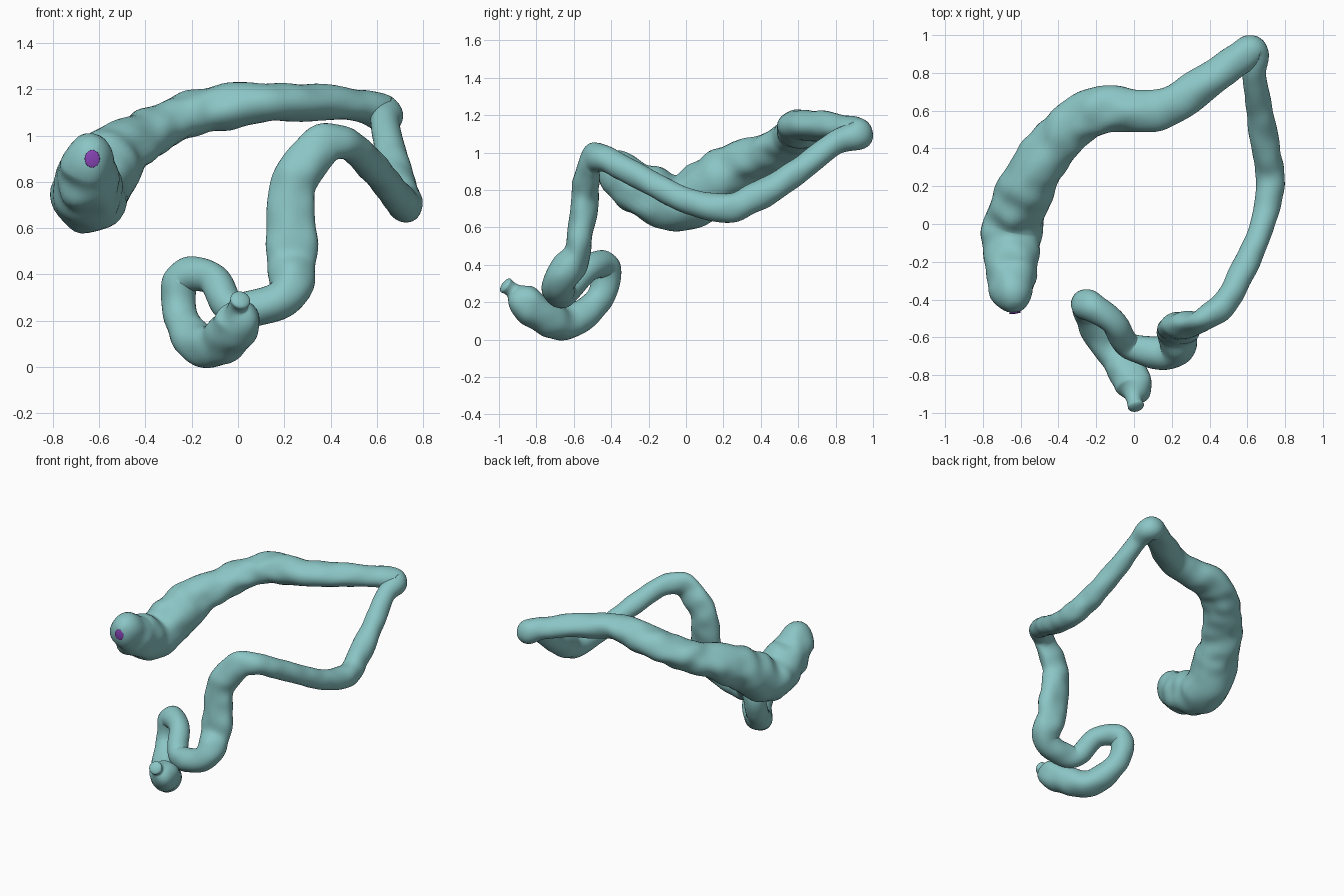
import bpy, bmesh, math
from mathutils import Vector, noise

if "Cube" in bpy.data.objects:
    bpy.data.objects.remove(bpy.data.objects["Cube"])

def material(name, col):
    m = bpy.data.materials.new(name)
    m.diffuse_color = (*col, 1)
    m.use_nodes = True
    m.node_tree.nodes["Principled BSDF"].inputs["Base Color"].default_value = m.diffuse_color
    return m

# Centreline of each section: x, y, z, radius
ascending = [(-.64, -.36, .9, .115), (-.65, -.24, .8, .145), (-.64, -.02, .735, .16),
             (-.56, .22, .89, .145)]
transverse = [(-.4, .45, 1, .13), (-.19, .6, 1.1, .125), (.15, .61, 1.145, .108),
              (.5, .835, 1.13, .09)]
descending = [(.63, .92, 1.09, .082), (.635, .79, 1.05, .064), (.665, .6, .9, .07),
              (.7, .38, .765, .078), (.72, .21, .7, .08), (.68, 0, .745, .068),
              (.59, -.22, .855, .068), (.48, -.42, .96, .07)]
drop = [(.36, -.51, .955, .09), (.24, -.54, .78, .108), (.23, -.58, .47, .11)]
loop = [(.2, -.68, .305, .09), (-.02, -.65, .25, .075), (-.115, -.52, .385, .07),
        (-.24, -.43, .385, .08), (-.25, -.46, .22, .075), (-.17, -.6, .1, .09)]
end = [(-.07, -.72, .105, .095), (0, -.86, .2, .1), (0, -.925, .26, .045),
       (.01, -.965, .29, .045)]

def with_squash(points, sy=1, sz=1):
    """Add flattening of the cross-section along y and z."""
    return [p + (sy, sz) for p in points]

def spline(knots, n):
    """Smooth curve through every knot, all channels blended together."""
    k = [knots[0]] + knots + [knots[-1]]
    out = []
    for i in range(1, len(k) - 2):
        for s in range(n):
            t = s / n
            out.append([.5 * (2 * b + (c - a) * t + (2 * a - 5 * b + 4 * c - d) * t * t
                              + (3 * b - a - 3 * c + d) * t ** 3)
                        for a, b, c, d in zip(*k[i - 1:i + 3])])
    return out + [list(knots[-1])]

def dome(station, sign, depth):
    """Shrinking rings that round off an end of the tube."""
    p, t, r, sq = station
    angles = [math.radians(17 * i) for i in range(1, 6)]
    return [(p + t * sign * r * depth * math.sin(a), t, r * math.cos(a), sq) for a in angles]

def tube(name, knots, mat, n=14, sides=32):
    samples = spline(knots, n)
    pos = [Vector(s[:3]) for s in samples]
    last = len(pos) - 1
    tan = [(pos[min(i + 1, last)] - pos[max(i - 1, 0)]).normalized() for i in range(last + 1)]
    st = [(p, t, s[3], (1, s[4], s[5])) for p, t, s in zip(pos, tan, samples)]
    st = dome(st[0], -1, 1)[::-1] + st + dome(st[-1], 1, .4)
    bm = bmesh.new()
    normal = st[0][1].orthogonal().normalized()
    rings = []
    for p, t, r, sq in st:
        normal = (normal - t * normal.dot(t)).normalized()
        side = t.cross(normal)
        ring = []
        for j in range(sides):
            a = 2 * math.pi * j / sides
            d = normal * math.cos(a) + side * math.sin(a)
            v = p + r * Vector([x * y for x, y in zip(d, sq)])
            v += d * r * min(.2, r * 1.7) * noise.noise(v * 10)   # lumps, stronger where wide
            ring.append(bm.verts.new(v))
        rings.append(ring)
    for a, b in zip(rings, rings[1:]):
        for j in range(sides):
            q = (j + 1) % sides
            bm.faces.new((a[j], a[q], b[q], b[j]))
    bm.faces.new(rings[0][::-1])
    bm.faces.new(rings[-1])
    bmesh.ops.recalc_face_normals(bm, faces=bm.faces)
    # relax the creases inside tight bends
    for _ in range(4):
        bmesh.ops.smooth_vert(bm, verts=bm.verts, factor=.5, use_axis_x=True,
                              use_axis_y=True, use_axis_z=True)
    for f in bm.faces:
        f.smooth = True
    me = bpy.data.meshes.new(name)
    bm.to_mesh(me)
    bm.free()
    ob = bpy.data.objects.new(name, me)
    bpy.context.collection.objects.link(ob)
    me.materials.append(mat)
    return ob

# Large intestine: one continuous tube
knots = (with_squash(ascending) + with_squash(transverse, sz=.8) + with_squash(descending)
         + with_squash(drop, sy=.66) + with_squash(loop) + with_squash(end))
colon = tube("large_intestine", knots, material("teal", (.26, .56, .56)))
bpy.context.view_layer.update()

# Purple opening on the blind end, seated on the surface found by a ray
hit, loc, nrm, _ = colon.ray_cast(Vector((-.63, -2, .9)), Vector((0, 1, 0)))
bpy.ops.mesh.primitive_uv_sphere_add(segments=24, ring_count=12, radius=1, location=loc)
spot = bpy.context.object
spot.name = "appendix_opening"
spot.scale = (.033, .038, .006)
spot.rotation_euler = nrm.to_track_quat('Z', 'Y').to_euler()
bpy.ops.object.shade_smooth()
spot.data.materials.append(material("purple", (.25, .06, .48)))
